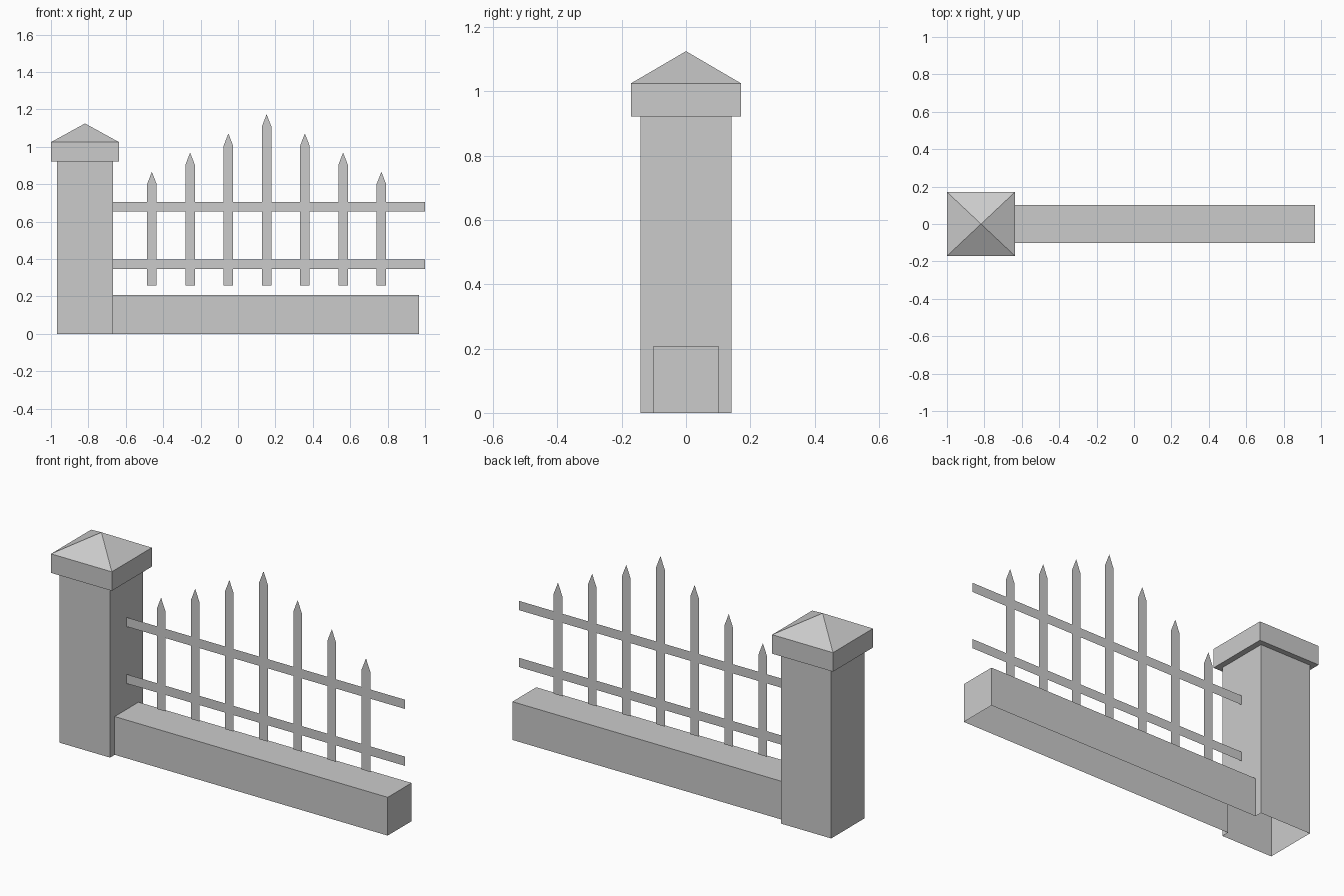
import bpy, bmesh

if "Cube" in bpy.data.objects:
    bpy.data.objects.remove(bpy.data.objects["Cube"])


def finish(bm, name, recalc=True):
    bmesh.ops.remove_doubles(bm, verts=bm.verts, dist=0.0005)
    if recalc:
        bmesh.ops.recalc_face_normals(bm, faces=bm.faces)
    mesh = bpy.data.meshes.new(name)
    bm.to_mesh(mesh)
    bm.free()
    obj = bpy.data.objects.new(name, mesh)
    bpy.context.collection.objects.link(obj)
    return obj


def face(bm, points):
    return bm.faces.new([bm.verts.new(p) for p in points])


def ring(cx, hx, hy, z):
    return [(cx - hx, -hy, z), (cx + hx, -hy, z), (cx + hx, hy, z), (cx - hx, hy, z)]


def loft(bm, rings, skip=()):
    for k, (a, b) in enumerate(zip(rings, rings[1:])):
        for i in range(4):
            if (k, i) not in skip:
                j = (i + 1) % 4
                face(bm, [a[i], a[j], b[j], b[i]])


PX = -0.818                     # pillar centre
JOIN = PX + 0.151               # pillar face that meets the wall
WALL_Y, WALL_Z, WALL_END = 0.102, 0.207, 0.968

# Pillar shaft, open underneath, with an opening where the wall runs in
bm = bmesh.new()
base, top = ring(PX, 0.151, 0.142, 0), ring(PX, 0.151, 0.142, 0.922)
loft(bm, [base, top], skip={(0, 1)})
face(bm, [base[1], (JOIN, -WALL_Y, 0), (JOIN, -WALL_Y, WALL_Z),
          (JOIN, WALL_Y, WALL_Z), (JOIN, WALL_Y, 0), base[2], top[2], top[1]])
finish(bm, "pillar_shaft")

# Pillar cap: overhanging slab with a pyramid roof
bm = bmesh.new()
eave = ring(PX, 0.182, 0.171, 1.025)
loft(bm, [top, ring(PX, 0.182, 0.171, 0.922), eave])
for i in range(4):
    face(bm, [eave[i], eave[(i + 1) % 4], (PX, 0, 1.125)])
finish(bm, "pillar_cap")

# Low wall, open underneath
bm = bmesh.new()
y, z = WALL_Y, WALL_Z
profile = [(-y, 0), (-y, z), (y, z), (y, 0)]
for a, b in zip(profile, profile[1:]):
    face(bm, [(JOIN, *a), (WALL_END, *a), (WALL_END, *b), (JOIN, *b)])
face(bm, [(WALL_END, *p) for p in profile])
finish(bm, "low_wall")

# Flat railing panel: pickets and rails share one sheet
bm = bmesh.new()
rails = [(0.347, 0.397), (0.655, 0.705)]
half = 0.026
centres = [0.153 + 0.2045 * i for i in range(-3, 4)]
for i, x in enumerate(centres):
    tip = 1.174 - 0.1025 * abs(i - 3)
    l, r = x - half, x + half
    levels = [0.258, *rails[0], *rails[1], tip - 0.067]
    for a, b in zip(levels, levels[1:]):
        face(bm, [(l, 0, a), (r, 0, a), (r, 0, b), (l, 0, b)])
    face(bm, [(l, 0, levels[-1]), (r, 0, levels[-1]), (x, 0, tip)])
starts = [JOIN] + [x + half for x in centres]
ends = [x - half for x in centres] + [1.0]
for a, b in rails:
    for l, r in zip(starts, ends):
        face(bm, [(l, 0, a), (r, 0, a), (r, 0, b), (l, 0, b)])
finish(bm, "railing_panel", recalc=False)
